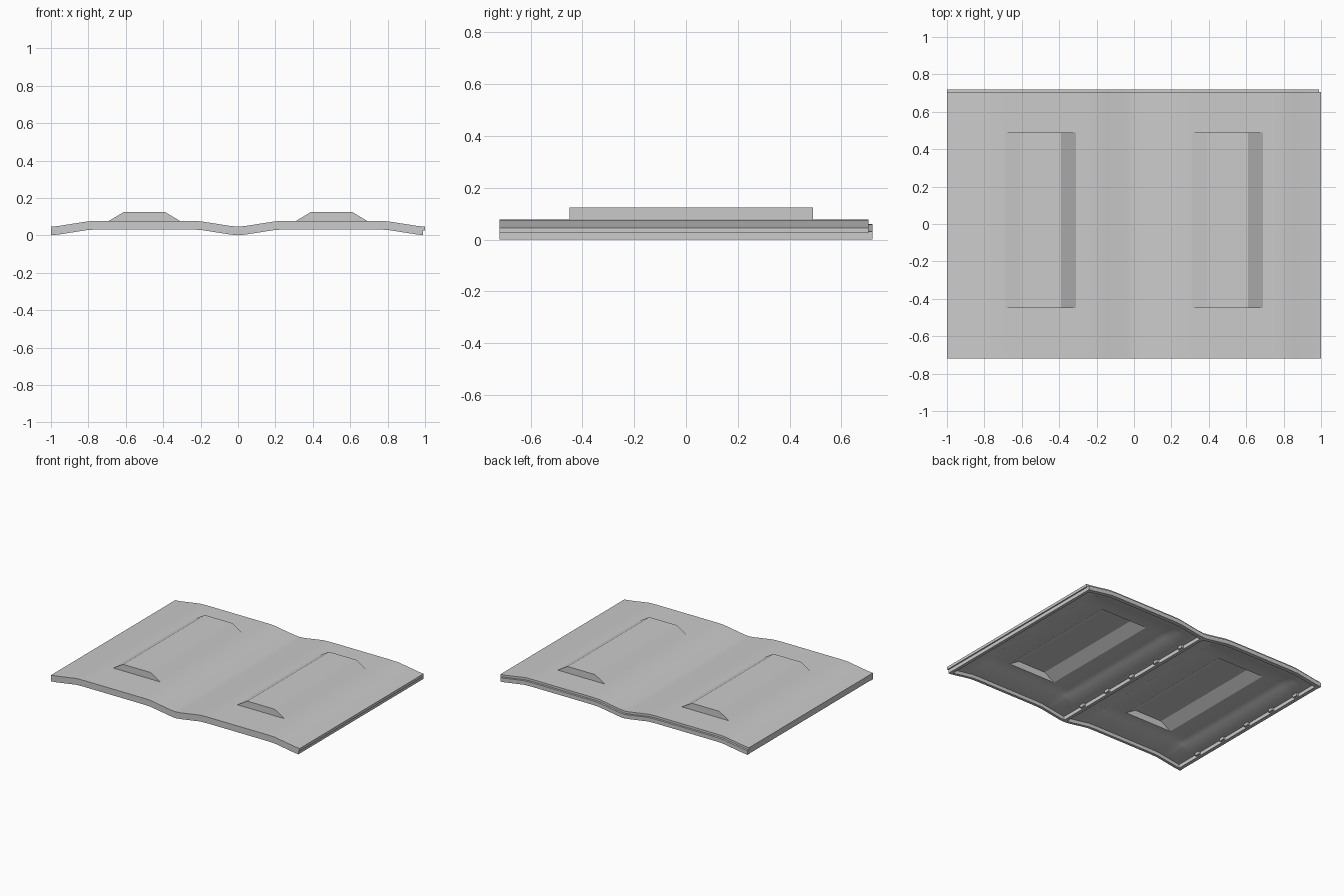
import bpy
import bmesh

cube = bpy.data.objects.get("Cube")
if cube:
    bpy.data.objects.remove(cube, do_unlink=True)

grey = bpy.data.materials.new("light grey")
grey.use_nodes = True
grey.diffuse_color = (0.6, 0.6, 0.6, 1)
grey.node_tree.nodes["Principled BSDF"].inputs["Base Color"].default_value = (0.6, 0.6, 0.6, 1)

DEPTH = 0.046                      # skirt depth below the top surface
WAVE = [(0, 0.046), (0.04, 0.05), (0.2, 0.075), (0.26, 0.077), (0.5, 0.077)]
THICKNESS = (0.02, 0.012, 0.012)   # plain border, recessed panel, raised ridge


def trough_distance(x):
    return 0.5 - abs(abs(x) - 0.5)


def wave(x):
    t = trough_distance(x)
    for (a, za), (b, zb) in zip(WAVE, WAVE[1:]):
        if t <= b:
            return za + (zb - za) * max(0, t - a) / (b - a)
    return WAVE[-1][1]


def slab(name, cols, rows, top, bottom):
    """Closed slab on a grid; each column and row is (position, level)."""
    bm = bmesh.new()

    def layer(height):
        return [[bm.verts.new((x, y, height(x, min(lx, ly)))) for x, lx in cols]
                for y, ly in rows]

    upper, lower = layer(top), layer(bottom)
    for grid in (upper, lower):
        for r, s in zip(grid, grid[1:]):
            for i in range(len(cols) - 1):
                bm.faces.new((r[i], r[i + 1], s[i + 1], s[i]))

    def border(g):
        return (g[0] + [r[-1] for r in g[1:]] + g[-1][-2::-1]
                + [r[0] for r in g[-2:0:-1]])

    a, b = border(upper), border(lower)
    for i in range(len(a)):
        bm.faces.new((a[i - 1], a[i], b[i], b[i - 1]))
    bmesh.ops.remove_doubles(bm, verts=bm.verts, dist=1e-5)
    bmesh.ops.recalc_face_normals(bm, faces=bm.faces)
    mesh = bpy.data.meshes.new(name)
    bm.to_mesh(mesh)
    bm.free()
    mesh.materials.append(grey)
    ob = bpy.data.objects.new(name, mesh)
    bpy.context.collection.objects.link(ob)
    bpy.ops.object.select_all(action="DESELECT")
    ob.select_set(True)
    bpy.context.view_layer.objects.active = ob
    bpy.ops.object.shade_smooth_by_angle()
    return ob


# Two-bay sheet with raised hollow ridges and recessed underside panels
half = [(0, 0), (0.04, 0), (0.13, 0), (0.15, 1), (0.2, 1), (0.26, 1), (0.31, 2), (0.39, 2)]
bay = half + [(1 - t, level) for t, level in reversed(half)]
columns = [(t - 1, level) for t, level in bay] + bay[1:]
rows = [(-0.72, 0), (-0.54, 0), (-0.52, 1), (-0.45, 1), (-0.45, 2),
        (0.49, 2), (0.49, 1), (0.60, 1), (0.62, 0), (0.705, 0)]


def sheet_top(x, level):
    rise = min(1, max(0, (trough_distance(x) - 0.31) / 0.08)) if level == 2 else 0
    return wave(x) + 0.048 * rise


slab("ridged_sheet", columns, rows, sheet_top,
     lambda x, level: sheet_top(x, level) - THICKNESS[level])


# Bars that follow the wave, hung below the sheet
def wave_bar(name, x0, x1, y0, y1, drop, depth=DEPTH):
    inner = [x for x, level in columns if x0 < x < x1]
    xs = sorted({x0, x1, *inner})
    return slab(name, [(x, 0) for x in xs], [(y0, 0), (y1, 0)],
                lambda x, level: wave(x) - drop, lambda x, level: wave(x) - depth)


wave_bar("front_skirt", -1, 0.99, -0.72, -0.70, 0.01)
wave_bar("back_lip", -1, 0.99, 0.69, 0.72, 0.016)
wave_bar("right_skirt", -0.998, -0.975, -0.72, 0.705, 0.01)
wave_bar("left_skirt", 0.965, 0.99, -0.72, 0.705, 0.01)
wave_bar("centre_rib", -0.012, 0.012, -0.70, 0.70, 0.01)

# Small clip blocks along the rib and skirts
for i in range(5):
    y = -0.5 + 0.25 * i
    for side, x in (("right", -0.975), ("centre", 0.012)):
        wave_bar(f"{side}_clip_{i + 1}", x, x + 0.015, y - 0.02, y + 0.02, 0.015, 0.04)
